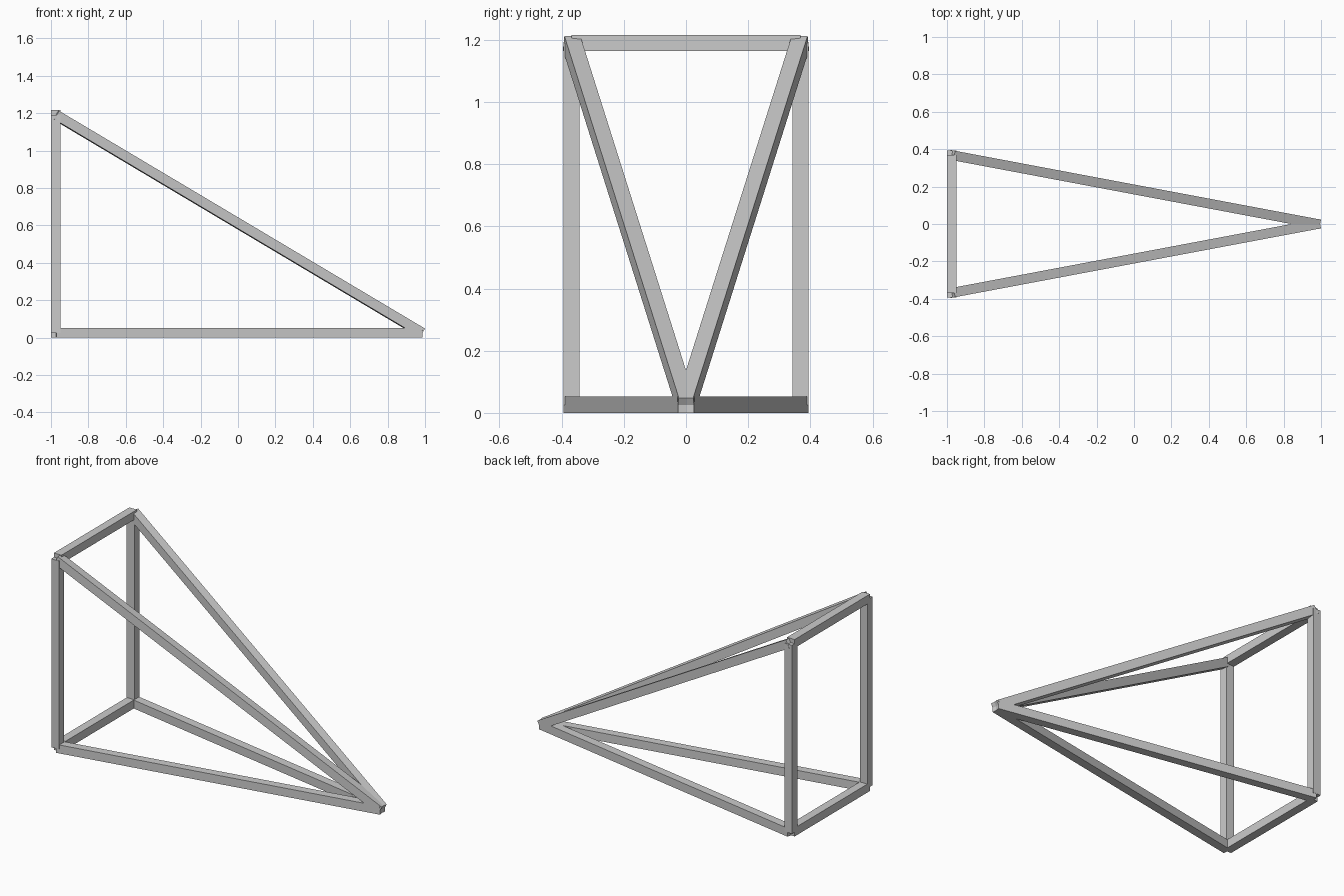
import bpy
from mathutils import Vector, Matrix

if "Cube" in bpy.data.objects:
    bpy.data.objects.remove(bpy.data.objects["Cube"])

W = 0.052                      # square bar thickness
X, Y, LOW, HIGH = -0.974, 0.368, 0.026, 1.19
APEX = Vector((0.982, 0, LOW))


def bar(name, a, b):
    """Square bar between two joints, with one pair of sides kept level."""
    a, b = Vector(a), Vector(b)
    d = (b - a).normalized()
    ref = Vector((0, 1, 0)) if abs(d.z) > 0.99 else Vector((0, 0, 1))
    side = d.cross(ref).normalized()
    up = side.cross(d)
    bpy.ops.mesh.primitive_cube_add(size=1)
    o = bpy.context.object
    o.name = name
    rot = Matrix((side, up, d)).transposed().to_4x4()
    size = Matrix.Diagonal((W, W, (b - a).length, 1))
    o.matrix_world = Matrix.Translation((a + b) / 2) @ rot @ size
    return o


# Posts, floor bars and sloping bars on both sides
for label, s in (("front", -1), ("back", 1)):
    bar(label + "_post", (X, s * Y, LOW), (X, s * Y, HIGH))
    bar(label + "_floor_bar", (X, s * Y, LOW), APEX)
    bar(label + "_sloping_bar", (X, s * Y, HIGH), APEX)

# Cross bars joining the posts
for label, z in (("lower", LOW), ("upper", HIGH)):
    bar(label + "_cross_bar", (X, -Y, z), (X, Y, z))
